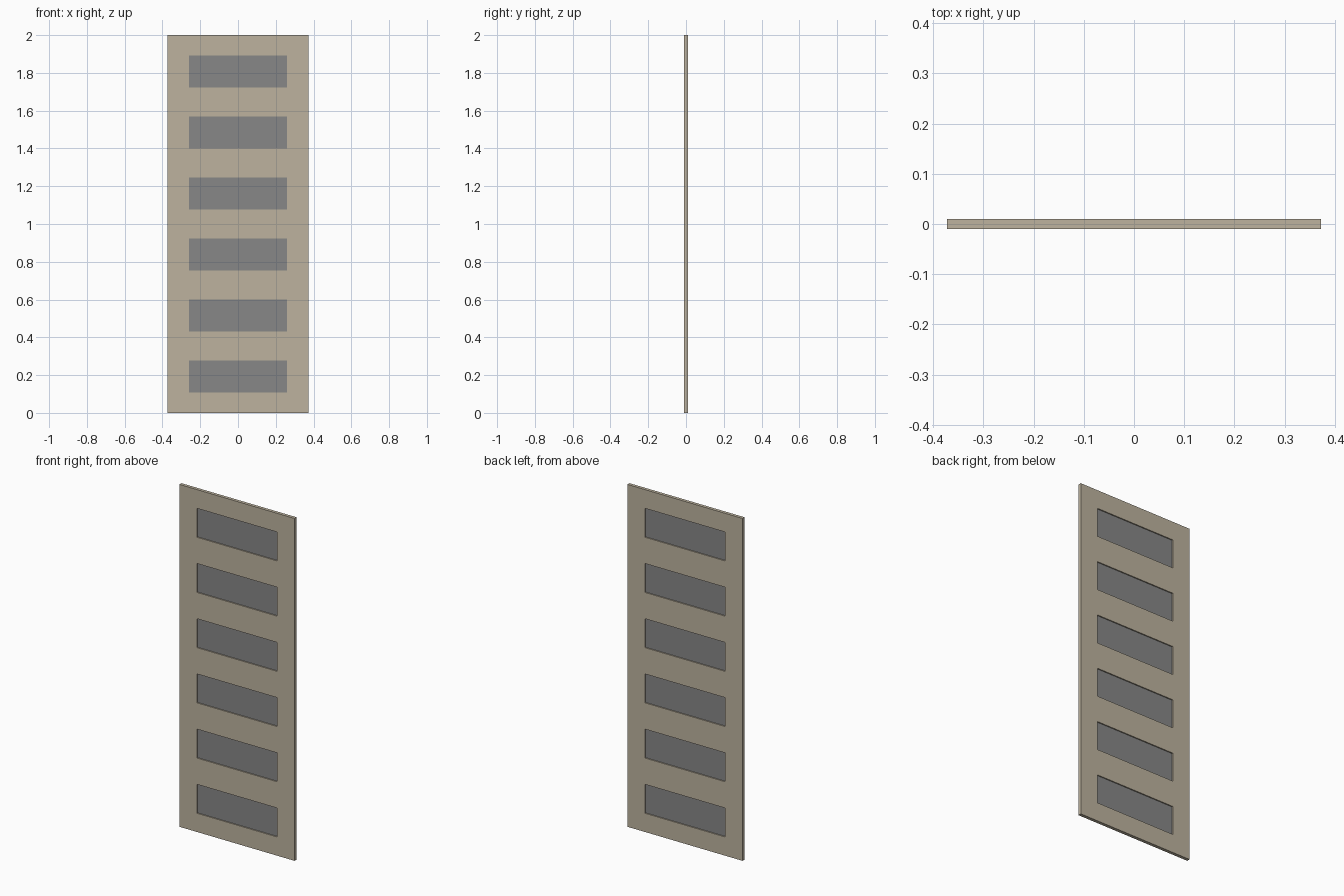
import bpy, bmesh

if "Cube" in bpy.data.objects:
    bpy.data.objects.remove(bpy.data.objects["Cube"])

W, H, T = 0.372, 2.0, 0.019        # half width, height, thickness of the door
PW, PH = 0.259, 0.169              # half width and height of each pane
PITCH, COUNT = 0.3225, 6
GLASS_T = 0.006


def material(name, rgb):
    m = bpy.data.materials.new(name)
    m.diffuse_color = (*rgb, 1.0)
    m.use_nodes = True
    m.node_tree.nodes["Principled BSDF"].inputs["Base Color"].default_value = m.diffuse_color
    return m


def sheet(name, xs, zs, mat, thickness, is_hole=lambda i, j: False):
    """Grid of faces in the xz plane, thickened evenly about y = 0."""
    bm = bmesh.new()
    v = [[bm.verts.new((x, 0, z)) for z in zs] for x in xs]
    for i in range(len(xs) - 1):
        for j in range(len(zs) - 1):
            if not is_hole(i, j):
                bm.faces.new((v[i][j], v[i + 1][j], v[i + 1][j + 1], v[i][j + 1]))
    me = bpy.data.meshes.new(name)
    bm.to_mesh(me)
    bm.free()
    me.materials.append(mat)
    ob = bpy.data.objects.new(name, me)
    bpy.context.collection.objects.link(ob)
    mod = ob.modifiers.new("thickness", 'SOLIDIFY')
    mod.thickness = thickness
    mod.offset = 0
    return ob


beige = material("beige wood", (0.51, 0.45, 0.345))
grey = material("grey glass", (0.242, 0.242, 0.242))

# Pane heights, evenly spaced about the middle of the door
centres = [H / 2 + (k - (COUNT - 1) / 2) * PITCH for k in range(COUNT)]
zs = [0.0] + [c + s * PH / 2 for c in centres for s in (-1, 1)] + [H]

# Door leaf with six through openings
sheet("door_leaf", [-W, -PW, PW, W], zs, beige, T,
      lambda i, j: i == 1 and j % 2 == 1)

# Recessed panes, seen from both sides
for k, c in enumerate(centres):
    sheet(f"glass_pane_{k + 1}", [-PW, PW], [c - PH / 2, c + PH / 2], grey, GLASS_T)
